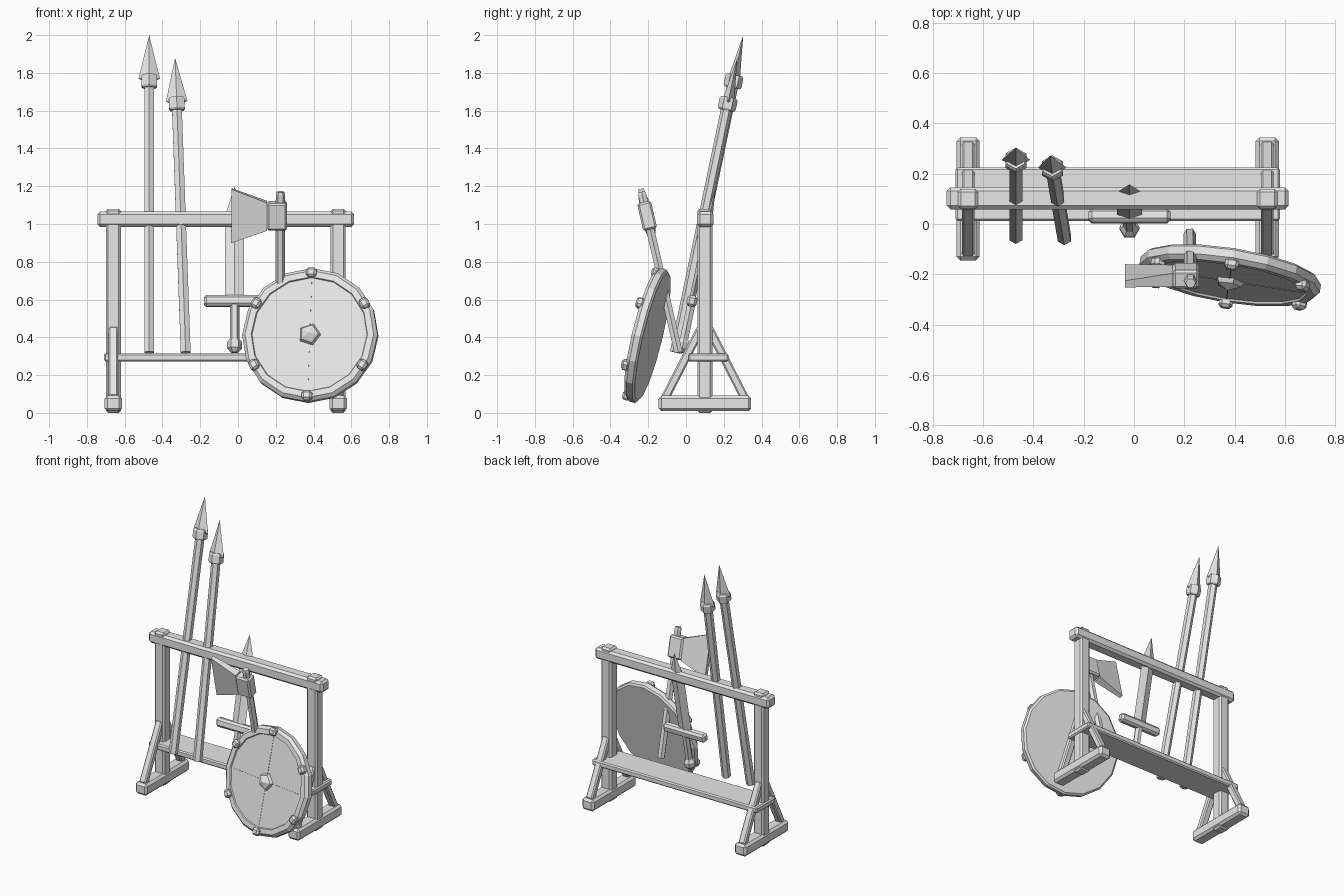
import bpy, bmesh
from math import pi, cos, sin
from mathutils import Matrix, Vector

cube = bpy.data.objects.get("Cube")
if cube:
    bpy.data.objects.remove(cube)

GREY = (0.8, 0.8, 0.8, 1)
mat = bpy.data.materials.new("plain grey")
mat.use_nodes = True
mat.diffuse_color = GREY
mat.node_tree.nodes["Principled BSDF"].inputs["Base Color"].default_value = GREY


def finish(name, bm, matrix):
    bmesh.ops.remove_doubles(bm, verts=bm.verts, dist=1e-5)
    bmesh.ops.recalc_face_normals(bm, faces=bm.faces)
    mesh = bpy.data.meshes.new(name)
    bm.to_mesh(mesh)
    bm.free()
    mesh.materials.append(mat)
    ob = bpy.data.objects.new(name, mesh)
    ob.matrix_world = matrix
    bpy.context.collection.objects.link(ob)
    return ob


def box(name, centre, size, bevel=0.012, frame=Matrix(), edit=None):
    """Chamfered box; edit may reshape the corners first."""
    bm = bmesh.new()
    bmesh.ops.create_cube(bm, size=1)
    for v in bm.verts:
        v.co = Vector(a * b for a, b in zip(v.co, size))
        if edit:
            edit(v.co)
        v.co += Vector(centre)
    if bevel:
        bmesh.ops.bevel(bm, geom=bm.edges[:], offset=bevel, segments=1,
                        affect='EDGES', profile=0.5)
    return finish(name, bm, frame)


def turned(name, rings, sides, frame=Matrix(), squash=1.0, phase=0.0):
    """Faceted solid from (radius, height) rings along local z."""
    bm = bmesh.new()
    loops = []
    for r, h in rings:
        angles = [phase + 2 * pi * i / sides for i in range(sides)]
        loops.append([bm.verts.new((r * cos(a), r * squash * sin(a), h)) for a in angles])
    for low, high in zip(loops, loops[1:]):
        for i in range(sides):
            j = (i + 1) % sides
            bm.faces.new((low[i], low[j], high[j], high[i]))
    bm.faces.new(loops[0][::-1])
    if rings[-1][0] > 1e-4:
        bm.faces.new(loops[-1])
    return finish(name, bm, frame)


def along(a, b):
    """Frame at a with z toward b and x close to world x; also the length."""
    a, b = Vector(a), Vector(b)
    z = (b - a).normalized()
    y = z.cross(Vector((1, 0, 0))).normalized()
    m = Matrix((y.cross(z), y, z)).transposed().to_4x4()
    return Matrix.Translation(a) @ m, (b - a).length


# Rack
MID = 0.10
for side, x in (("right", -0.66), ("left", 0.53)):
    box(side + "_post", (x, MID, 0.54), (0.08, 0.08, 1.08))
    box(side + "_foot", (x, MID, 0.05), (0.092, 0.49, 0.082), 0.015)
    for end, s in (("front", -1), ("back", 1)):
        frame, length = along((x, MID + s * 0.21, 0.08), (x, MID + s * 0.02, 0.45))
        box(f"{side}_{end}_brace", (0, 0, length / 2), (0.05, 0.045, length), 0.008, frame)
box("top_beam", (-0.065, MID + 0.002, 1.025), (1.36, 0.088, 0.08), 0.015)
box("lower_shelf", (-0.065, 0.118, 0.294), (1.29, 0.212, 0.042), 0.008)


# Spears
def spear(name, foot, tip):
    frame, n = along(foot, tip)
    turned(name + "_shaft", [(0.03, 0), (0.03, n - 0.26)], 6, frame, phase=pi / 6)
    turned(name + "_socket", [(0.04, n - 0.285), (0.048, n - 0.275),
                              (0.048, n - 0.225), (0.04, n - 0.215)], 6, frame, phase=pi / 6)
    turned(name + "_head", [(0.03, n - 0.25), (0.057, n - 0.235), (0, n)], 4, frame, 0.55)


spear("tall_spear", (-0.47, -0.05, 0.32), (-0.47, 0.303, 2.0))
spear("short_spear", (-0.277, -0.055, 0.32), (-0.333, 0.272, 1.88))

# Sword
frame, n = along((-0.018, -0.025, 0.32), (-0.018, 0.158, 1.2))
turned("sword_pommel", [(0.02, 0), (0.04, 0.022), (0.04, 0.055), (0.02, 0.08)], 6, frame)
turned("sword_grip", [(0.025, 0.06), (0.025, 0.26)], 6, frame)
box("sword_guard", (0, 0, 0.278), (0.326, 0.055, 0.06), 0.014, frame)
turned("sword_blade", [(0.05, 0.28), (0.05, n - 0.16), (0, n)], 4, frame, 0.32)

# Axe
frame, n = along((0.222, -0.04, 0.32), (0.225, -0.235, 1.17))
turned("axe_handle", [(0.025, 0), (0.025, n - 0.015), (0.02, n)], 6, frame)
HEAD = 0.742
box("axe_socket", (-0.018, 0, HEAD), (0.105, 0.075, 0.148), 0.01, frame)


def flare(co):
    if co.x < 0:
        co.z *= 1.95
        co.y *= 0.5


box("axe_blade", (-0.165, 0, HEAD), (0.19, 0.055, 0.15), 0, frame, flare)

# Round shield leaning against the rack
normal = Vector((-0.155, -1, 0.24)).normalized()
up = (Vector((0, 0, 1)) - normal * normal.z).normalized()
frame = (Matrix.Translation((0.382, -0.205, 0.41))
         @ Matrix((up.cross(normal), up, normal)).transposed().to_4x4())
turned("shield", [(0.35, -0.03), (0.363, -0.02), (0.363, 0.012), (0.345, 0.03),
                  (0.312, 0.03), (0.308, 0.022)], 16, frame)
turned("shield_boss", [(0.062, 0.02), (0.05, 0.04), (0, 0.062)], 5, frame)
for i, size in enumerate(((0.61, 0.004, 0.004), (0.004, 0.61, 0.004))):
    box(f"shield_seam_{i + 1}", (0, 0, 0.022), size, 0, frame)
for i in range(6):
    turn = frame @ Matrix.Rotation(i * pi / 3, 4, 'Z')
    box(f"shield_rivet_{i + 1}", (0, 0.335, 0.032), (0.055, 0.05, 0.045), 0.012, turn)
